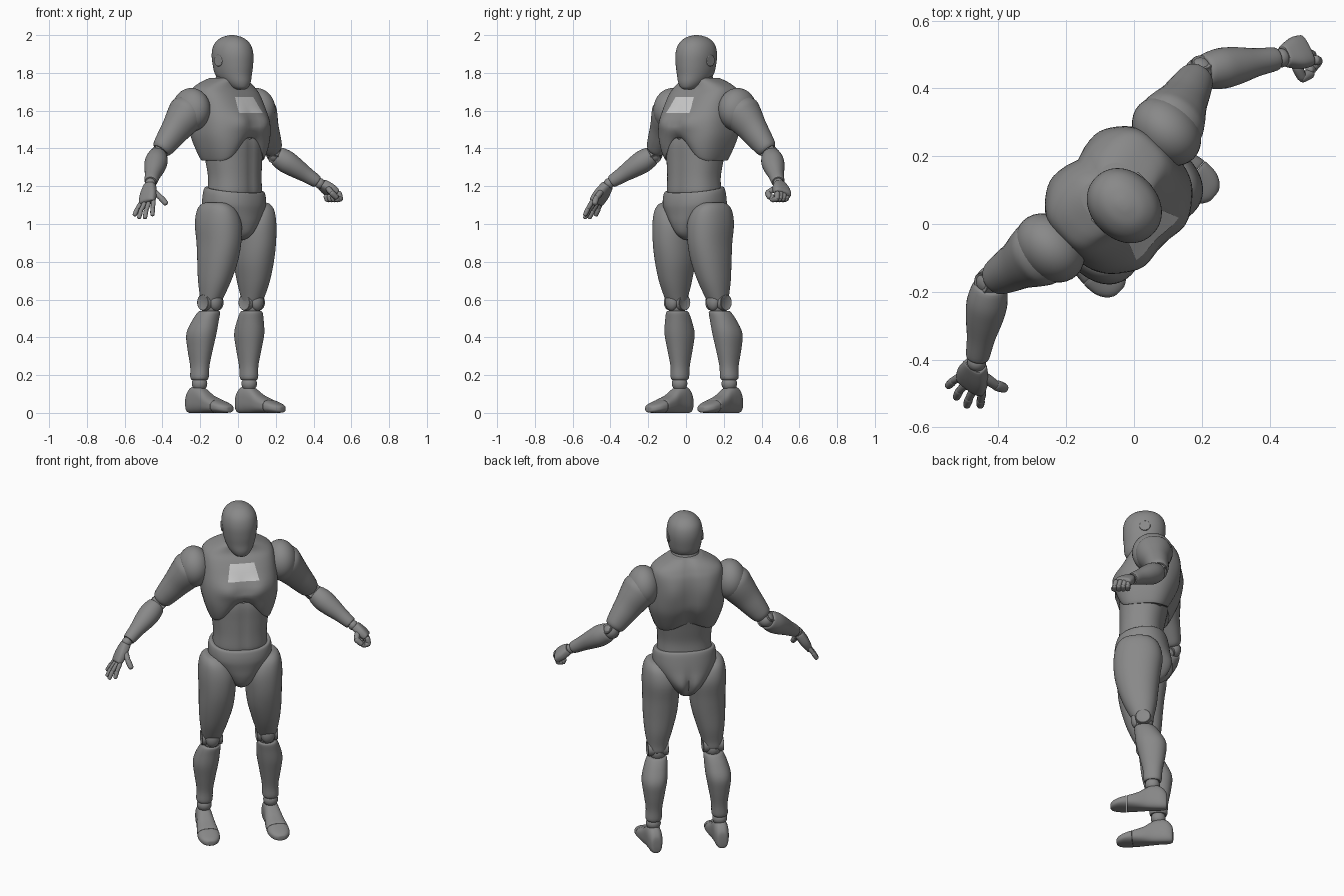
import bpy, bmesh, math
from mathutils import Vector, Matrix
from mathutils.bvhtree import BVHTree


def material(name, g):
    m = bpy.data.materials.new(name)
    m.diffuse_color = (g, g, g, 1)
    return m


BODY, PANEL = material("dark_grey", 0.25), material("light_grey", 0.8)


def smooth(secs, sub=4):
    """Catmull-Rom interpolation of section tuples."""
    out = []
    for i in range(len(secs) - 1):
        a, b = secs[max(i - 1, 0)], secs[i]
        c, d = secs[i + 1], secs[min(i + 2, len(secs) - 1)]
        for k in range(sub):
            t = k / sub
            out.append([0.5 * (2 * q + (r - p) * t + (2 * p - 5 * q + 4 * r - w) * t * t
                               + (3 * q - p - 3 * r + w) * t ** 3)
                        for p, q, r, w in zip(a, b, c, d)])
    return out + [list(secs[-1])]


def oval(n, count):
    for i in range(count):
        a = 2 * math.pi * i / count
        c, s = math.cos(a), math.sin(a)
        yield (math.copysign(abs(c) ** (2 / n), c), math.copysign(abs(s) ** (2 / n), s))


def finish(name, bm, mat=BODY):
    bmesh.ops.recalc_face_normals(bm, faces=bm.faces)
    me = bpy.data.meshes.new(name)
    bm.to_mesh(me)
    bm.free()
    me.shade_smooth()
    me.set_sharp_from_angle(angle=math.radians(42))
    me.materials.append(mat)
    ob = bpy.data.objects.new(name, me)
    bpy.context.collection.objects.link(ob)
    return ob


def skin(name, rings):
    bm = bmesh.new()
    rows = [[bm.verts.new(p) for p in r] for r in rings]
    n = len(rows[0])
    for a, b in zip(rows, rows[1:]):
        for i in range(n):
            bm.faces.new((a[i], a[(i + 1) % n], b[(i + 1) % n], b[i]))
    bm.faces.new(rows[0])
    bm.faces.new(rows[-1])
    return finish(name, bm)


def loft(name, secs, s=1, n=2.2, warp=None, lying=False, mat=None):
    """Sections are (height, centre_a, centre_b, radius_a, radius_b)."""
    rings = []
    for h, ca, cb, ra, rb in smooth(secs):
        r = []
        for c, d in oval(n, 64):
            p = Vector((s * (ca + ra * c), h, max(0, cb + rb * d)) if lying
                       else (s * (ca + ra * c), cb + rb * d, h))
            if warp:
                warp(p)
            r.append(mat @ p if mat else p)
        rings.append(r)
    return skin(name, rings)


def tube(name, p0, p1, prof, wide=(0, 1, 0), n=2, count=32):
    """Straight limb; profile is (position 0..1, width radius, thickness radius)."""
    p0, p1 = Vector(p0), Vector(p1)
    ax = (p1 - p0).normalized()
    w = (Vector(wide) - ax * ax.dot(Vector(wide))).normalized()
    t = ax.cross(w)
    return skin(name, [[p0.lerp(p1, h) + w * c * a + t * d * b for c, d in oval(n, count)]
                       for h, a, b in smooth(prof)])


def ball(name, c, r):
    bm = bmesh.new()
    r = r if isinstance(r, tuple) else (r, r, r)
    bmesh.ops.create_uvsphere(bm, u_segments=32, v_segments=20, radius=1,
                              matrix=Matrix.Translation(c) @ Matrix.Diagonal((*r, 1)))
    return finish(name, bm)


def bump(*d):
    return math.exp(-sum((a / b) ** 2 for a, b in d))


# head, ears and neck
loft("head", [(1.712, 0, 0.005, .02, .03), (1.722, 0, 0.01, .042, .052), (1.75, 0, .03, .066, .082),
              (1.79, 0, .051, .084, .105), (1.84, 0, .056, .094, .115), (1.90, 0, .059, .098, .118),
              (1.95, 0, .061, .086, .104), (1.983, 0, .062, .056, .07), (1.997, 0, .062, .022, .028),
              (2.0, 0, .062, .003, .004)], n=2.1)
for s in (1, -1):
    tube("ear_disc", (s * .08, .07, 1.865), (s * .099, .07, 1.865), [(0, .03, .03), (.9, .03, .03), (1, .022, .022)])
loft("neck", [(1.66, 0, .095, .09, .085), (1.74, 0, .085, .083, .083), (1.765, 0, .078, .078, .08),
              (1.80, 0, .07, .072, .075)], n=2)
loft("neck_collar", [(1.735, 0, .088, .087, .087), (1.74, 0, .087, .09, .09), (1.765, 0, .082, .086, .087),
                     (1.77, 0, .08, .08, .082)], n=2)


# chest shell with arched lower edge, pectorals and shoulder blades
def chest_shape(p):
    u = abs(p.x)
    front = p.y < .07
    if p.z < 1.52:
        low = 1.33 + .13 * math.exp(-(u / .1) ** 2.5) if front else 1.335 + .05 * bump((u, .09))
        p.z = low + (p.z - 1.30) / .22 * (1.52 - low)
    if front:
        p.y -= .022 * bump((u - .085, .06), (p.z - 1.54, .05))
    else:
        p.y += .012 * bump((u - .1, .05), (p.z - 1.6, .09)) - .012 * bump((u, .025))


chest = loft("chest", [(1.30, 0, .06, .158, .13), (1.304, 0, .06, .168, .138), (1.38, 0, .066, .192, .16),
                       (1.46, 0, .075, .209, .175), (1.54, 0, .084, .212, .176), (1.62, 0, .102, .206, .16),
                       (1.68, 0, .116, .2, .138), (1.715, 0, .122, .187, .117), (1.74, 0, .118, .155, .105),
                       (1.76, 0, .108, .115, .095), (1.772, 0, .1, .088, .085)], n=2.75, warp=chest_shape)

# light chest panel draped on the chest
tree = BVHTree.FromPolygons([v.co for v in chest.data.vertices], [p.vertices[:] for p in chest.data.polygons])
bm = bmesh.new()
bmesh.ops.create_grid(bm, x_segments=14, y_segments=10, size=1)
for v in bm.verts:
    x, z = v.co.x * (.078 - .01 * v.co.y) , 1.63 + .043 * v.co.y
    v.co = tree.ray_cast(Vector((x, -1, z)), Vector((0, 1, 0)))[0] + Vector((0, -.003, 0))
finish("chest_panel", bm, PANEL)


# abdomen
def belly(p):
    if p.y < 0:
        p.y += .006 * bump((p.x, .02))


loft("abdomen", [(1.165, 0, .042, .14, .115), (1.172, 0, .042, .15, .122), (1.25, 0, .042, .148, .12),
                 (1.34, 0, .05, .158, .128), (1.43, 0, .058, .168, .136), (1.5, 0, .065, .16, .125)],
     n=2.35, warp=belly)


# pelvis with dipped front edge and glutes
def hips(p):
    if p.z > 1.08:
        p.z += (p.y - .05) * .14 * min(1, (p.z - 1.08) / .08)
    if p.y > .08:
        k = min(1, (p.y - .08) / .06)
        p.y += k * (.014 * bump((abs(p.x) - .06, .05), (p.z - 1.0, .06))
                    - .018 * bump((p.x, .02), (p.z - .99, .085)))


loft("pelvis", [(.912, 0, .06, .02, .05), (.92, 0, .058, .04, .09), (.95, 0, .057, .068, .13),
                (1.0, 0, .057, .108, .15), (1.05, 0, .055, .148, .155), (1.10, 0, .049, .173, .154),
                (1.15, 0, .045, .175, .147), (1.18, 0, .044, .168, .138), (1.184, 0, .044, .155, .128)],
     n=2.2, warp=hips)

# legs
for s in (1, -1):
    loft("thigh", [(1.115, .155, .035, .03, .05), (1.105, .153, .035, .055, .085), (1.07, .142, .036, .083, .118),
                   (1.0, .13, .036, .103, .135), (.9, .13, .031, .1, .128), (.8, .135, .036, .094, .113),
                   (.7, .145, .048, .078, .092), (.62, .152, .06, .06, .066), (.58, .154, .07, .05, .052),
                   (.57, .154, .072, .04, .042)], s)
    ball("knee_joint", (s * .155, .07, .565), (.046, .05, .055))
    ball("kneecap", (s * .155, .03, .592), (.04, .032, .052))
    tube("knee_disc", (s * .1, .07, .585), (s * .21, .07, .585),
         [(0, .036, .036), (.06, .044, .044), (.94, .044, .044), (1, .036, .036)])
    loft("shin", [(.54, .158, .076, .045, .05), (.532, .159, .077, .055, .06), (.49, .168, .093, .064, .072),
                  (.42, .179, .113, .07, .084), (.34, .182, .119, .059, .072), (.25, .183, .121, .045, .054),
                  (.19, .185, .121, .045, .05), (.175, .185, .121, .038, .042)], s)
    ball("ankle_joint", (s * .186, .12, .155), .041)
    turn = Matrix.Translation((s * .188, .12, 0)) @ Matrix.Rotation(math.radians(5 if s > 0 else 0), 4, 'Z')
    loft("foot", [(.082, 0, .045, .018, .028), (.076, 0, .053, .03, .05), (.05, 0, .066, .04, .068),
                  (.01, 0, .072, .043, .074), (-.03, 0, .064, .046, .067), (-.08, 0, .047, .054, .049),
                  (-.135, 0, .036, .06, .037), (-.14, 0, .034, .056, .033)],
         s, n=2.6, lying=True, mat=turn)
    loft("toe_cap", [(-.142, 0, .033, .056, .032), (-.147, 0, .034, .061, .035), (-.185, 0, .028, .057, .028),
                     (-.213, 0, .023, .043, .022), (-.228, 0, .02, .024, .015), (-.231, 0, .02, .01, .008)],
         s, n=2.5, lying=True, mat=turn)

# arms
for s in (1, -1):
    shoulder, elbow, wrist = (s * .25, .13, 1.605), (s * .435, .18, 1.37), (s * .634, .04, 1.215)
    ball("shoulder_cap", (s * .243, .125, 1.605), (.09, .113, .115))
    tube("upper_arm", shoulder, elbow, [(-.2, .05, .05), (-.1, .08, .08), (.05, .1, .1), (.2, .096, .094),
                                        (.45, .075, .079), (.68, .064, .067), (.86, .054, .056),
                                        (.92, .043, .044)], n=2.1)
    ball("elbow_joint", elbow, .044)
    tube("elbow_disc", (elbow[0] - s * .025, .16, 1.345), (elbow[0] + s * .025, .195, 1.395),
         [(0, .026, .026), (.06, .032, .032), (.94, .032, .032), (1, .026, .026)])
    tube("forearm", elbow, wrist, [(.05, .04, .038), (.07, .052, .05), (.25, .06, .06), (.45, .054, .056),
                                   (.7, .042, .042), (.92, .034, .035), (.95, .028, .028)], wide=(0, 0, 1))
    ball("wrist_joint", wrist, .028)


# hands
def finger(name, pts, r):
    for a, b in zip(pts, pts[1:]):
        e = r / (Vector(b) - Vector(a)).length
        tube(name, a, b, [(-.6 * e, .3 * r, .3 * r), (-.25 * e, .85 * r, .85 * r), (.2, r, r), (.7, .95 * r, .95 * r),
                          (1 + .1 * e, .8 * r, .8 * r), (1 + .4 * e, .3 * r, .3 * r)], count=12)


PALM = [(0, .026, .022), (.05, .034, .026), (.5, .049, .028), (.9, .05, .024), (1, .046, .016)]
# open right hand
tube("right_palm", (-.64, .037, 1.208), (-.697, .004, 1.112), PALM, n=2.8)
for k, m, t in [((.697, .043, 1.115), (.722, .05, 1.08), (.743, .05, 1.047)),
                ((.70, .017, 1.11), (.73, .016, 1.07), (.75, .009, 1.032)),
                ((.697, -.01, 1.11), (.726, -.02, 1.07), (.745, -.03, 1.032)),
                ((.685, -.034, 1.12), (.705, -.048, 1.08), (.717, -.058, 1.047))]:
    finger("right_finger", [(-p[0], p[1], p[2]) for p in (k, m, t)], .0125)
finger("right_thumb", [(-.65, -.005, 1.17), (-.642, -.048, 1.138), (-.63, -.073, 1.108)], .016)
# closed left hand
tube("left_palm", (.645, .037, 1.212), (.706, 0, 1.158), PALM, n=2.8)
for v in (.037, .013, -.012, -.036):
    finger("left_finger", [(.702, v, 1.165), (.707, v - .008, 1.134), (.677, v - .012, 1.127),
                           (.668, v - .008, 1.15)], .0145)
finger("left_thumb", [(.65, -.01, 1.185), (.638, -.045, 1.165), (.665, -.055, 1.14)], .016)

# turn the whole figure to its diagonal stance
stance = Matrix.Rotation(math.radians(45), 4, 'Z') @ Matrix.Translation((.018, 0, 0))
for ob in bpy.context.collection.objects:
    ob.data.transform(stance)
